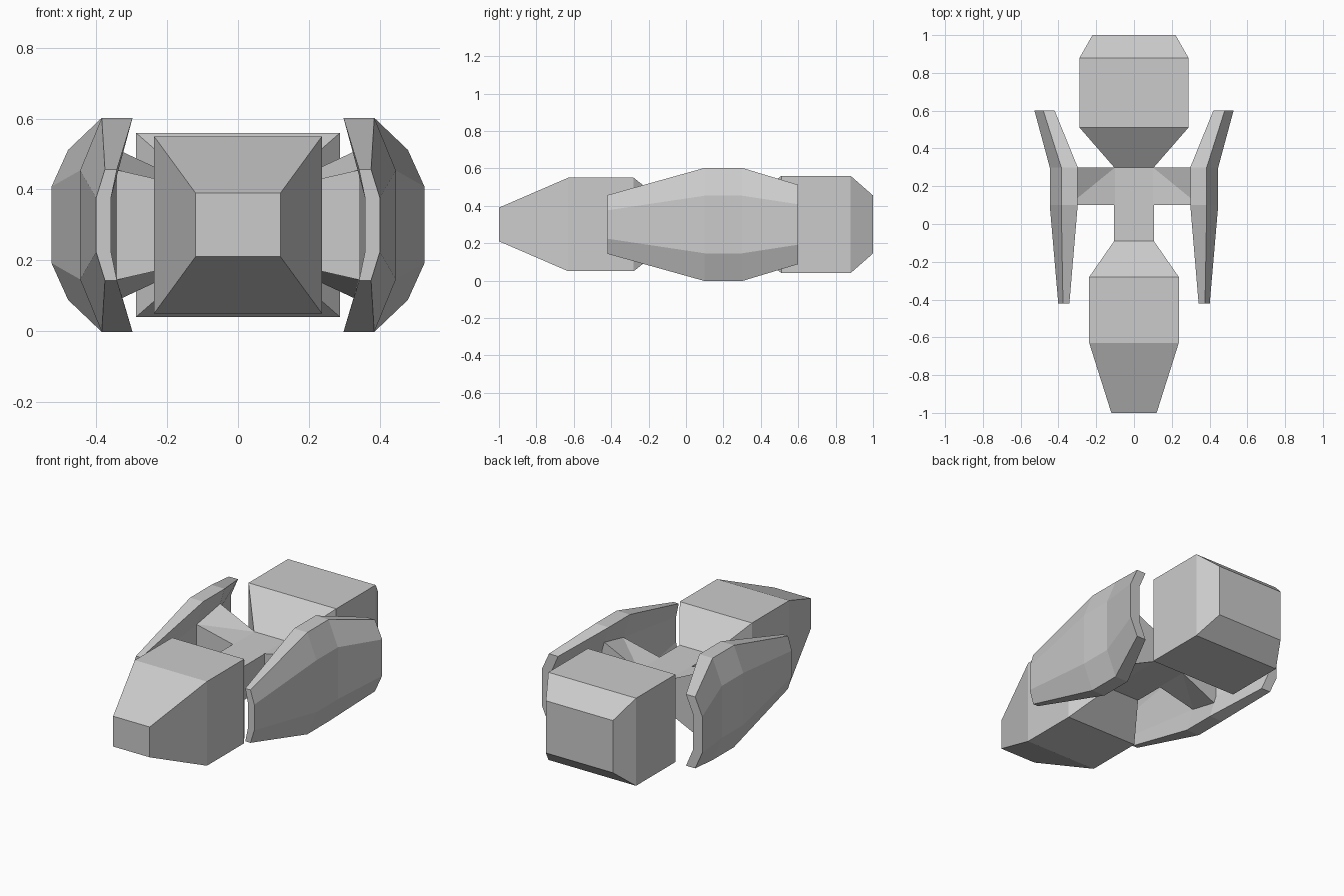
import bpy, bmesh

if "Cube" in bpy.data.objects:
    bpy.data.objects.remove(bpy.data.objects["Cube"])

MID = 0.3  # every part is symmetric about this height


def loft(name, rings, diagonals=()):
    """Skin a list of closed rings, cap both ends, optionally split quads."""
    bm = bmesh.new()
    vr = [[bm.verts.new(p) for p in ring] for ring in rings]
    n = len(rings[0])
    for a, b in zip(vr, vr[1:]):
        for j in range(n):
            k = (j + 1) % n
            bm.faces.new((a[j], a[k], b[k], b[j]))
    bm.faces.new(vr[0])
    bm.faces.new(vr[-1])
    for i, j in diagonals:
        bmesh.ops.connect_verts(bm, verts=[vr[0][i], vr[1][j]])
    bmesh.ops.recalc_face_normals(bm, faces=bm.faces)
    mesh = bpy.data.meshes.new(name)
    bm.to_mesh(mesh)
    bm.free()
    obj = bpy.data.objects.new(name, mesh)
    bpy.context.collection.objects.link(obj)
    return obj


# Hull: front pod, narrow neck and rear pod (y, half width, half height)
hull = [(-1.0, .12, .09), (-.63, .237, .25), (-.28, .237, .25),
        (-.09, .105, .10), (.10, .105, .10), (.30, .105, .10),
        (.51, .288, .26), (.88, .288, .26), (1.0, .22, .155)]
loft("hull", [[(-w, y, MID - h), (w, y, MID - h), (w, y, MID + h), (-w, y, MID + h)]
              for y, w, h in hull])

# Wing stations: y, tip inner x, tip outer x, mid inner x, mid outer x,
# tip half height, mid half height
wing = [(-.42, .342, .376, .359, .401, .157, .076),
        (.10, .298, .385, .342, .446, .3025, .154),
        (.30, .298, .385, .342, .446, .3025, .154),
        (.60, .42, .48, .465, .527, .212, .108)]

for side, s in (("left", -1), ("right", 1)):
    # Curved side wing
    rings = []
    for y, ti, to, mi, mo, th, mh in wing:
        outline = [(ti, th), (to, th), (mo, mh), (mo, -mh),
                   (to, -th), (ti, -th), (mi, -mh), (mi, mh)]
        rings.append([(s * x, y, MID + z) for x, z in outline])
    loft(side + "_wing", rings)

    # Flaring strut from neck to wing
    rings = []
    for x, front, back in ((.10, .10, .10), (.345, .156, .215)):
        rings.append([(s * x, .10, MID - front), (s * x, .30, MID - back),
                      (s * x, .30, MID + back), (s * x, .10, MID + front)])
    loft(side + "_strut", rings, diagonals=[(1, 0), (2, 3)])
